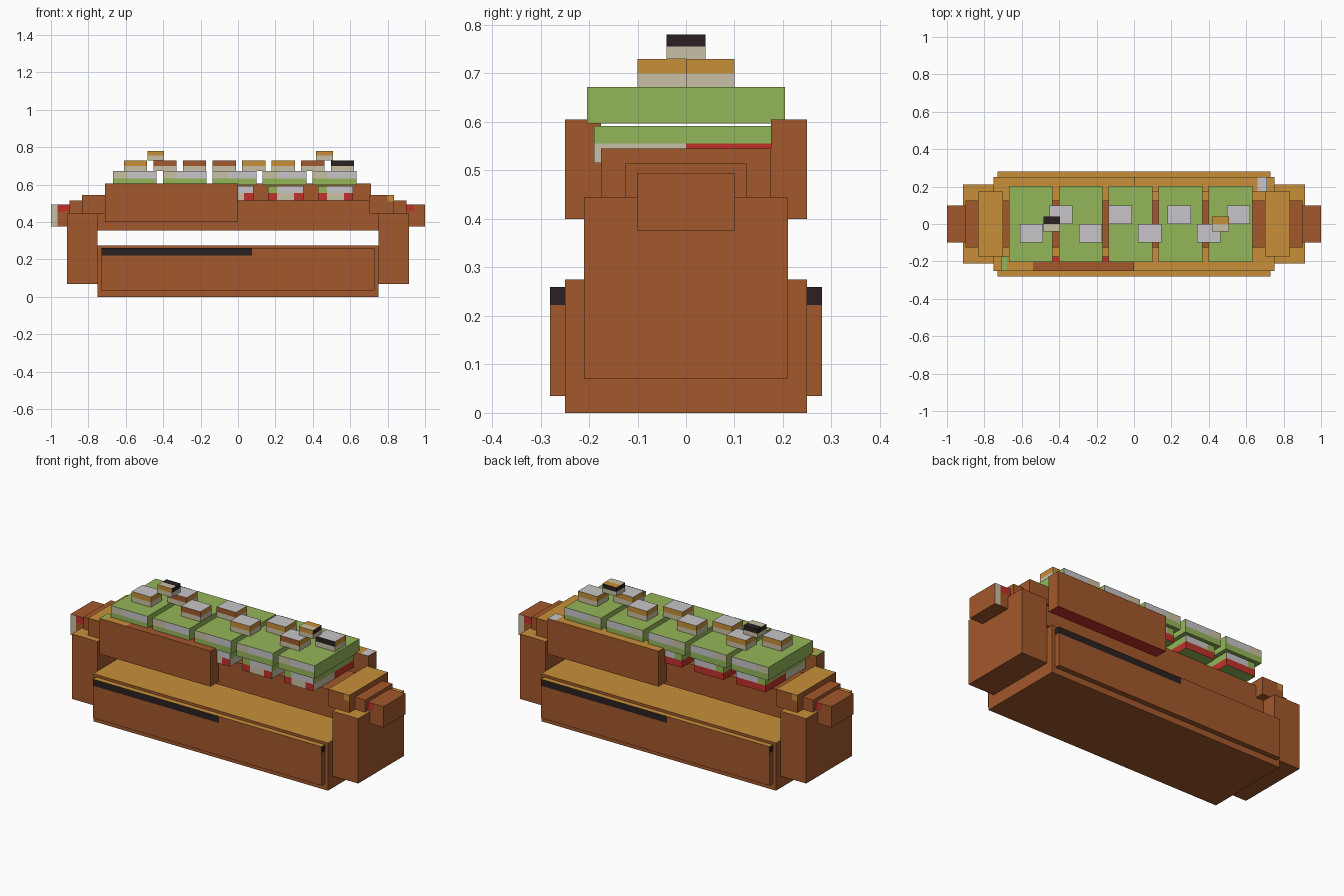
import bpy, bmesh, math
from mathutils import Matrix, Vector

if "Cube" in bpy.data.objects:
    bpy.data.objects.remove(bpy.data.objects["Cube"], do_unlink=True)

COLOURS = {
    "brown": (0.366, 0.098, 0.025), "gold": (0.578, 0.275, 0.04),
    "green": (0.296, 0.468, 0.098), "grey": (0.578, 0.56, 0.58),
    "cream": (0.584, 0.527, 0.376), "red": (0.527, 0.031, 0.024),
    "black": (0.024, 0.015, 0.015)}
NAMES = list(COLOURS)
MATS = []
for name, rgb in COLOURS.items():
    m = bpy.data.materials.new(name)
    m.use_nodes = True
    m.diffuse_color = (*rgb, 1)
    bsdf = m.node_tree.nodes["Principled BSDF"]
    bsdf.inputs["Base Color"].default_value = (*rgb, 1)
    bsdf.inputs["Roughness"].default_value = 0.9
    MATS.append(m)


def box(name, xs, ys, zs, rule, cuts=(), turn=False):
    """Box between limits, cut at (axis, value); rule(centre, side) names each colour."""
    bm = bmesh.new()
    bmesh.ops.create_cube(bm, size=1)
    lims = (xs, ys, zs)
    for v in bm.verts:
        v.co = Vector([lims[i][0] if v.co[i] < 0 else lims[i][1] for i in range(3)])
    for axis, value in cuts:
        no = Vector([float(i == axis) for i in range(3)])
        bmesh.ops.bisect_plane(bm, geom=bm.verts[:] + bm.edges[:] + bm.faces[:],
                               plane_co=no * value, plane_no=no)
    bm.normal_update()
    for f in bm.faces:
        n = f.normal
        axis = max(range(3), key=lambda i: abs(n[i]))
        side = ("right", "back", "top")[axis] if n[axis] > 0 else ("left", "front", "bottom")[axis]
        f.material_index = NAMES.index(rule(f.calc_center_median(), side))
    if turn:
        bmesh.ops.transform(bm, matrix=Matrix.Rotation(math.pi, 4, "Z"), verts=bm.verts)
    me = bpy.data.meshes.new(name)
    bm.to_mesh(me)
    bm.free()
    for m in MATS:
        me.materials.append(m)
    ob = bpy.data.objects.new(name, me)
    bpy.context.collection.objects.link(ob)
    return ob


def wood(c, side):
    return "gold" if side == "top" else "brown"


def plain(c, side):
    return "brown"


# Base and long beam
box("base", (-0.75, 0.75), (-0.25, 0.25), (0, 0.275), wood)
box("beam", (-0.9, 0.9), (-0.125, 0.125), (0.355, 0.515), plain)


# Parts that repeat at the other end, turned half way round
def panel_rule(c, side):
    if c.z > 0.222 and (side in ("left", "right") or side == "front" and c.x < 0.075):
        return "black"
    return wood(c, side)


def saddle_rule(c, side):
    if side == "front" and c.x > 0.8 and c.z > 0.51:
        return "gold"
    return wood(c, side)


def handle_rule(c, side):
    if side == "front" and c.x < 0.94 and c.z > 0.455:
        return "red"
    if side == "back" and c.x > 0.965:
        return "cream"
    if side == "back" and c.z > 0.455:
        return "red"
    return "brown"


for turn, tag in ((False, "left"), (True, "right")):
    box("side_panel_" + tag, (-0.73, 0.73), (-0.28, -0.25), (0.035, 0.26), panel_rule,
        [(2, 0.222), (0, 0.075)], turn)
    box("end_block_" + tag, (0.75, 0.915), (-0.21, 0.21), (0.07, 0.445), wood, (), turn)
    box("saddle_" + tag, (0.7, 0.835), (-0.175, 0.175), (0.445, 0.545), saddle_rule,
        [(0, 0.8), (2, 0.51)], turn)
    box("handle_" + tag, (0.9, 1.0), (-0.1, 0.1), (0.375, 0.495), handle_rule,
        [(0, 0.94), (0, 0.965), (2, 0.455)], turn)


# Half-length guard boards
def front_board_rule(c, side):
    if side == "top":
        if c.x < -0.68:
            return "green"
        if c.x < -0.54:
            return "gold"
        return "red" if c.y > -0.2 else "brown"
    return "red" if side == "bottom" else "brown"


def back_board_rule(c, side):
    if side == "top":
        return "grey" if c.x > 0.66 else "gold"
    return "red" if side == "bottom" else "brown"


box("front_board", (-0.71, 0), (-0.25, -0.175), (0.4, 0.605), front_board_rule,
    [(0, -0.68), (0, -0.54), (1, -0.2)])
box("back_board", (0, 0.71), (0.175, 0.25), (0.4, 0.605), back_board_rule, [(0, 0.66)])

# Layered plates along the beam
for i in range(5):
    cx = -0.552 + 0.267 * i

    def lid_rule(c, side):
        if side in ("front", "back") and c.z > 0.632:
            return "cream" if c.x < cx - 0.04 else "grey"
        return "green"

    def lower_rule(c, side):
        if side in ("top", "bottom"):
            return "green"
        if side in ("left", "right"):
            return "green" if c.z > 0.555 else "cream" if c.y < 0 else "red"
        if c.z > 0.555:
            return "green" if c.x < cx - 0.04 else "grey"
        if side == "back":
            return "red"
        return "cream" if abs(c.x - cx) < 0.04 else "red"

    box(f"upper_plate_{i + 1}", (cx - 0.117, cx + 0.117), (-0.204, 0.204), (0.597, 0.672),
        lid_rule, [(0, cx - 0.04), (2, 0.632)])
    box(f"lower_plate_{i + 1}", (cx - 0.088, cx + 0.1), (-0.19, 0.19), (0.515, 0.592),
        lower_rule, [(0, cx - 0.04), (0, cx + 0.05), (1, 0), (2, 0.555)])

# Small zigzag blocks on the plates
FRONTS = ["gold", "brown", "brown", "brown", "gold", "gold", "brown", "black"]
for i, front in enumerate(FRONTS):
    cx = -0.548 + 0.158 * i
    y = -0.1 if i % 2 == 0 else 0

    def block_rule(c, side):
        if side == "top":
            return "grey"
        if side == "bottom" or c.z < 0.7:
            return "cream"
        return front if side == "front" else "gold"

    box(f"small_block_{i + 1}", (cx - 0.062, cx + 0.062), (y, y + 0.1), (0.672, 0.73),
        block_rule, [(2, 0.7)])

# Two knobs on top
for cx, tag, cap in ((-0.44, "right", "black"), (0.462, "left", "gold")):
    def knob_rule(c, side):
        if side == "top":
            return cap if c.y > 0 else "cream"
        if c.z < 0.755:
            return "cream"
        return "gold" if side == "front" else "black"

    box("knob_" + tag, (cx - 0.045, cx + 0.045), (-0.04, 0.04), (0.73, 0.78),
        knob_rule, [(1, 0), (2, 0.755)])
